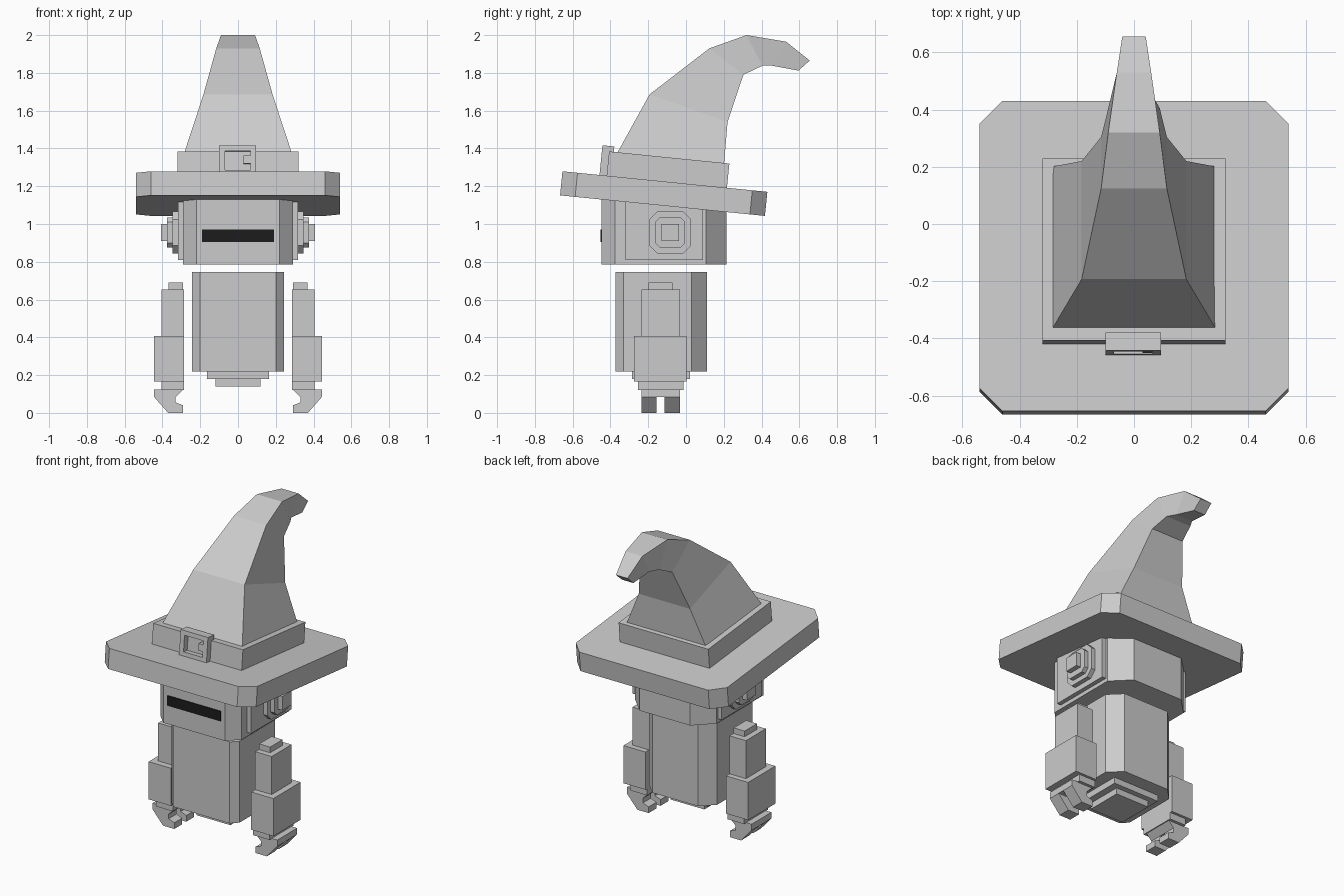
import bpy, bmesh, math
from mathutils import Matrix

if "Cube" in bpy.data.objects:
    bpy.data.objects.remove(bpy.data.objects["Cube"])


def material(name, c):
    m = bpy.data.materials.new(name)
    m.diffuse_color = (c, c, c, 1)
    m.use_nodes = True
    m.node_tree.nodes["Principled BSDF"].inputs["Base Color"].default_value = m.diffuse_color
    return m


GREY = material("light_grey", 0.6)
BLACK = material("black", 0.012)


def add(name, bm, mat=GREY, matrix=None):
    bmesh.ops.recalc_face_normals(bm, faces=bm.faces)
    if matrix:
        bm.transform(matrix)
    me = bpy.data.meshes.new(name)
    bm.to_mesh(me)
    bm.free()
    me.materials.append(mat)
    ob = bpy.data.objects.new(name, me)
    bpy.context.collection.objects.link(ob)
    return ob


def loft(name, rings, mat=GREY, matrix=None):
    """Skin matching rings of points and cap both ends."""
    bm = bmesh.new()
    vs = [[bm.verts.new(p) for p in r] for r in rings]
    n = len(vs[0])
    for a, b in zip(vs, vs[1:]):
        for i in range(n):
            j = (i + 1) % n
            bm.faces.new((a[i], a[j], b[j], b[i]))
    bm.faces.new(vs[0])
    bm.faces.new(vs[-1])
    return add(name, bm, mat, matrix)


def box(name, x0, x1, y0, y1, z0, z1, mat=GREY, matrix=None):
    r = [(x0, y0), (x1, y0), (x1, y1), (x0, y1)]
    return loft(name, [[(x, y, z) for x, y in r] for z in (z0, z1)], mat, matrix)


def octagon(u, v0, v1, c0, c1):
    """Rectangle of half-width u with corners cut by c0 at v0 and c1 at v1."""
    return [(-u + c0, v0), (u - c0, v0), (u, v0 + c0), (u, v1 - c1),
            (u - c1, v1), (-u + c1, v1), (-u, v1 - c1), (-u, v0 + c0)]


def column(name, shape, z0, z1, matrix=None):
    return loft(name, [[(x, y, z) for x, y in shape] for z in (z0, z1)], GREY, matrix)


# Hat brim, band and buckle share one tilted frame
tilt = Matrix.Translation((0, -0.118, 1.161)) @ Matrix.Rotation(-0.1, 4, 'X')
column("hat_brim", octagon(0.54, -0.545, 0.545, 0.08, 0.08), -0.064, 0.064, tilt)
box("hat_band", -0.32, 0.32, -0.31, 0.33, 0.06, 0.193, GREY, tilt)
for i, (x0, x1, z0, z1) in enumerate([(-0.1, -0.07, 0.064, 0.222), (0.065, 0.095, 0.064, 0.222),
                                      (-0.07, 0.065, 0.193, 0.222), (-0.07, 0.065, 0.064, 0.09),
                                      (0.03, 0.065, 0.125, 0.168)]):
    box(f"buckle_bar_{i}", x0, x1, -0.348, -0.285, z0, z1, GREY, tilt)

# Bent hat cone: front y, front z, back y, back z, half-width
cone = [(-0.373, 1.36, 0.2, 1.30, 0.29), (-0.193, 1.686, 0.22, 1.54, 0.183),
        (0.124, 1.93, 0.304, 1.79, 0.115), (0.32, 2.0, 0.405, 1.838, 0.09),
        (0.53, 1.965, 0.457, 1.838, 0.06), (0.655, 1.865, 0.595, 1.812, 0.041)]
loft("hat_cone", [[(-w, fy, fz), (w, fy, fz), (w, by, bz), (-w, by, bz)]
                  for fy, fz, by, bz, w in cone])

# Head with eye slit
column("head", octagon(0.29, -0.447, 0.215, 0.07, 0.11), 0.785, 1.14)
box("eye_slit", -0.19, 0.19, -0.452, -0.444, 0.905, 0.97, BLACK)

# Torso and stepped base
column("torso", octagon(0.243, -0.373, 0.11, 0.042, 0.08), 0.22, 0.745)
box("base_plate_upper", -0.165, 0.165, -0.285, 0.02, 0.18, 0.23)
box("base_plate_lower", -0.12, 0.12, -0.25, -0.015, 0.14, 0.19)

finger = [(0.445, 0.085), (0.37, 0), (0.29, 0), (0.29, 0.04), (0.33, 0.055), (0.33, 0.085)]
palm = [(0.445, 0.085), (0.445, 0.125), (0.29, 0.125), (0.33, 0.085)]

for side, s in (("left", -1), ("right", 1)):
    def sbox(name, x0, x1, *rest):
        box(f"{side}_{name}", s * x0, s * x1, *rest)

    # Cheek panel and stepped ear
    sbox("cheek_panel", 0.27, 0.318, -0.32, 0.09, 0.81, 1.13)
    for name, x0, x1, r, c in (("ear_outer", 0.30, 0.347, 0.11, 0.04),
                               ("ear_middle", 0.34, 0.375, 0.08, 0.025)):
        ring = octagon(r, -r, r, c, c)
        loft(f"{side}_{name}", [[(s * x, y - 0.084, z + 0.955) for y, z in ring] for x in (x0, x1)])
    sbox("ear_knob", 0.37, 0.407, -0.13, -0.038, 0.911, 1.0)

    # Arm
    sbox("shoulder_nub", 0.29, 0.368, -0.198, -0.072, 0.65, 0.69)
    sbox("upper_arm", 0.287, 0.405, -0.235, -0.033, 0.40, 0.653)
    sbox("forearm", 0.287, 0.445, -0.275, 0.003, 0.165, 0.408)
    sbox("wrist", 0.287, 0.405, -0.255, -0.014, 0.122, 0.17)

    # Claw hand
    for name, shape, y0, y1 in (("palm", palm, -0.235, -0.033),
                                ("front_finger", finger, -0.235, -0.155),
                                ("back_finger", finger, -0.113, -0.033)):
        loft(f"{side}_{name}", [[(s * x, y, z) for x, z in shape] for y in (y0, y1)])
